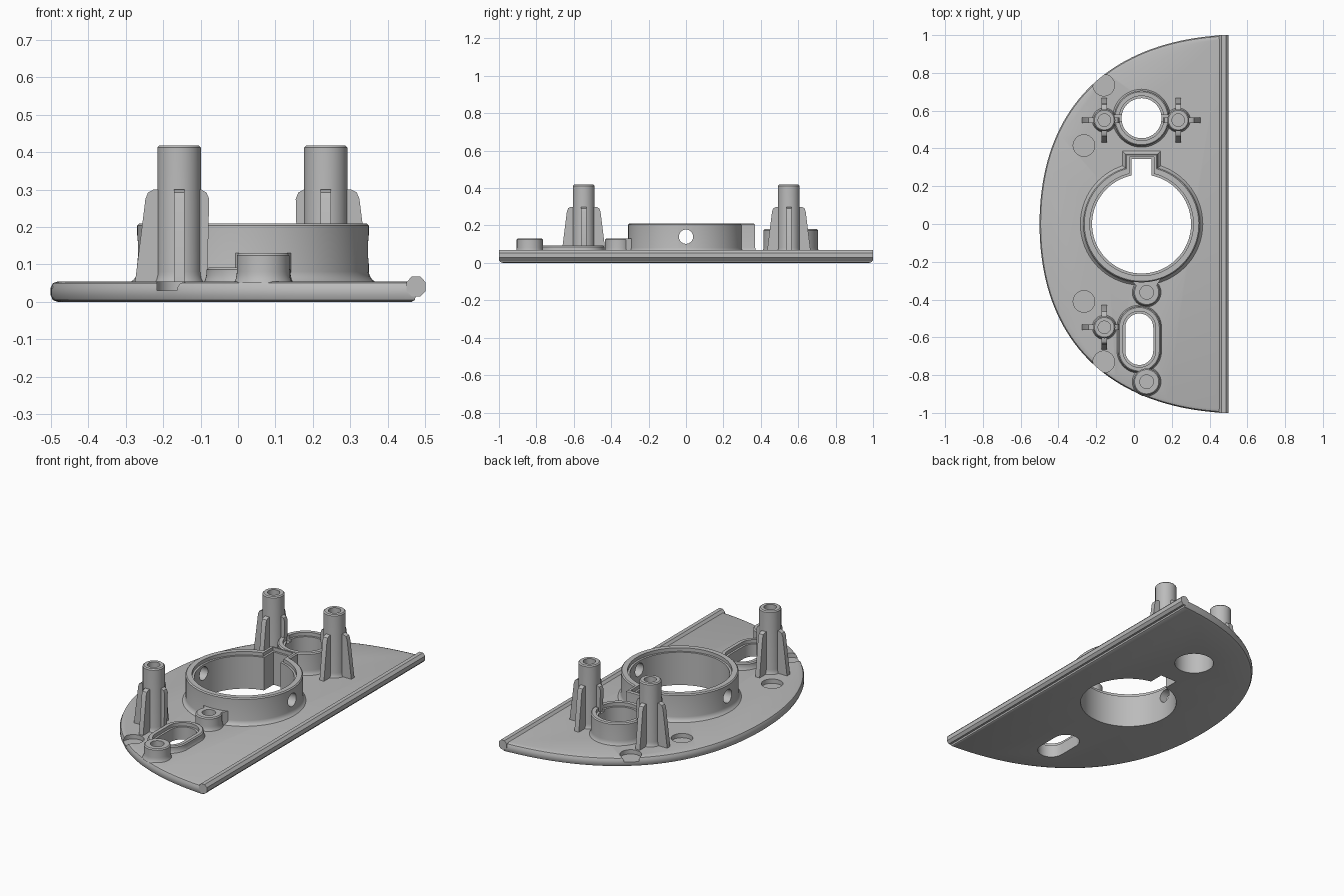
import bpy, bmesh
from math import sin, cos, pi, asin, radians
from mathutils import Vector, Matrix

if "Cube" in bpy.data.objects:
    bpy.data.objects.remove(bpy.data.objects["Cube"])

grey = bpy.data.materials.new("moulded grey")
grey.use_nodes = True
COLOUR = (0.5, 0.5, 0.5, 1)
grey.diffuse_color = COLOUR
grey.node_tree.nodes["Principled BSDF"].inputs["Base Color"].default_value = COLOUR

PLATE_TOP = 0.055


# ---------- outlines (counter-clockwise lists of 2D points) ----------
def slot(r, straight=0.0, n=24):
    """Circle of radius r, stretched along y by a straight section."""
    pts = []
    for side, start in ((1, 0), (-1, pi)):
        for i in range(n + 1 if straight else n):
            a = start + pi * i / n
            pts.append((r * cos(a), r * sin(a) + side * straight))
    return pts


def keyhole(r, half, top, n=72):
    """Circle with a rectangular key on its +y side."""
    gap = asin(half / r)
    a0, sweep = pi / 2 + gap, 2 * pi - 2 * gap
    arc = [(r * cos(a0 + sweep * i / n), r * sin(a0 + sweep * i / n)) for i in range(n + 1)]
    return [(half, top), (-half, top)] + arc


def rect(x0, x1, half):
    return [(x0, -half), (x1, -half), (x1, half), (x0, half)]


def plate_outline(inset, n=40):
    """D shape: one straight side at +x, a full curve at -x."""
    p = [Vector(v) for v in ((0.475, 1), (-0.15, 0.965), (-0.5, 0.6), (-0.5, 0))]
    upper = []
    for i in range(n + 1):
        t = i / n
        u = 1 - t
        pos = u**3 * p[0] + 3 * u * u * t * p[1] + 3 * u * t * t * p[2] + t**3 * p[3]
        tan = (u * u * (p[1] - p[0]) + 2 * u * t * (p[2] - p[1]) + t * t * (p[3] - p[2])).normalized()
        pos += inset * Vector((-tan.y, tan.x))
        if i == 0:
            pos.x = p[0].x - inset * 0.6
        upper.append((pos.x, pos.y))
    return upper + [(x, -y) for x, y in reversed(upper[:-1])]


# ---------- builders ----------
def loft(name, layers, at=(0, 0), turn=0):
    """Skin a stack of (outline, z) layers and cap both ends."""
    bm = bmesh.new()
    rings = [[bm.verts.new((x, y, z)) for x, y in outline] for outline, z in layers]
    n = len(rings[0])
    for a, b in zip(rings, rings[1:]):
        for i in range(n):
            j = (i + 1) % n
            bm.faces.new((a[i], a[j], b[j], b[i]))
    bm.faces.new(rings[0][::-1])
    bm.faces.new(rings[-1])
    bm.transform(Matrix.Translation((*at, 0)) @ Matrix.Rotation(turn, 4, "Z"))
    bmesh.ops.recalc_face_normals(bm, faces=bm.faces)
    mesh = bpy.data.meshes.new(name)
    bm.to_mesh(mesh)
    bm.free()
    mesh.materials.append(grey)
    obj = bpy.data.objects.new(name, mesh)
    bpy.context.collection.objects.link(obj)
    return obj


def activate(obj):
    bpy.ops.object.select_all(action="DESELECT")
    obj.select_set(True)
    bpy.context.view_layer.objects.active = obj


def cut(obj, *cutters):
    activate(obj)
    for cutter in cutters:
        mod = obj.modifiers.new("cut", "BOOLEAN")
        mod.operation, mod.solver, mod.object = "DIFFERENCE", "EXACT", cutter
        bpy.ops.object.modifier_apply(modifier=mod.name)


def wall(name, shape, height, at, flare=0.02):
    """Upright solid with a filleted foot and a small chamfer on top."""
    foot = PLATE_TOP - 0.004
    return loft(name, [(shape(flare), foot), (shape(flare * 0.4), foot + 0.01),
                       (shape(flare * 0.1), foot + 0.02), (shape(0), foot + 0.03),
                       (shape(0), height - 0.006), (shape(-0.006), height)], at)


def stepped_cutter(shape, height, at, step=0.012):
    """Through hole with a slightly wider ledge near the rim."""
    return loft("cutter", [(shape(0), -0.1), (shape(0), height - 0.02),
                           (shape(step), height - 0.02), (shape(step), height + 0.1)], at)


# ---------- openings ----------
MAIN, SMALL, OVAL = (0.04, 0), (0.04, 0.56), (0.028, -0.61)
main_hole = stepped_cutter(lambda d: keyhole(0.262 + d, 0.053 + d, 0.343 + d), 0.21, MAIN)
small_hole = stepped_cutter(lambda d: slot(0.106 + d), 0.18, SMALL)
oval_hole = stepped_cutter(lambda d: slot(0.074 + d, 0.062), 0.092, OVAL)
cutters = [main_hole, small_hole, oval_hole]

# ---------- base plate with rounded rim and shallow round recesses ----------
plate = loft("base_plate", [(plate_outline(d), z) for d, z in (
    (0.02, 0), (0.006, 0.005), (0, 0.018), (0, 0.037), (0.006, 0.05), (0.02, PLATE_TOP))])
recesses = [loft("cutter", [(slot(0.057), 0.03), (slot(0.057), 0.1)], at)
            for at in ((-0.16, 0.735), (-0.265, 0.415), (-0.265, -0.41), (-0.16, -0.73))]
cutters += recesses
cut(plate, *cutters)

# ---------- edge rail: octagonal bar along the straight side ----------
rail = loft("edge_rail", [([(0.025 * sx, 0.027 * sy) for sx, sy in (
    (1, -0.45), (1, 0.45), (0.45, 1), (-0.45, 1), (-1, 0.45), (-1, -0.45), (-0.45, -1), (0.45, -1))], z)
    for z in (-1, 1)])
rail.data.transform(Matrix.Translation((0.475, 0, 0.041)) @ Matrix.Rotation(pi / 2, 4, "X"))

# ---------- main collar with key and cross holes ----------
collar = wall("main_collar", lambda d: keyhole(0.309 + d, 0.085 + d, 0.37 + d), 0.21, MAIN)
cross = loft("cutter", [(slot(0.038), -0.6), (slot(0.038), 0.6)])
cross.data.transform(Matrix.Translation((0.04, 0, 0.14)) @ Matrix.Rotation(pi / 2, 4, "Y"))
cutters.append(cross)
cut(collar, main_hole, cross)

# ---------- small collar with two notches ----------
small_collar = wall("small_collar", lambda d: slot(0.146 + d), 0.18, SMALL, 0.01)
notch = loft("cutter", [(rect(-0.2, 0.2, 0.017), z) for z in (0.145, 0.3)], SMALL)
cutters.append(notch)
cut(small_collar, small_hole, notch)

# ---------- low rim around the oval opening ----------
oval_rim = wall("oval_rim", lambda d: slot(0.112 + d, 0.062), 0.092, OVAL, 0.008)
cut(oval_rim, oval_hole)


# ---------- hollow bosses and posts ----------
def boss(name, r, bore, height, floor, at, flare):
    body = wall(name, lambda d: slot(r + d), height, at, flare)
    hole = loft("cutter", [(slot(bore), floor), (slot(bore), height + 0.1)], at)
    cutters.append(hole)
    cut(body, hole)


boss("inner_boss", 0.07, 0.036, 0.13, 0.07, (0.067, -0.362), 0.008)
boss("outer_boss", 0.07, 0.036, 0.13, 0.07, (0.067, -0.835), 0.008)
loft("boss_web", [([(0.01, -0.325), (0.12, -0.325), (0.15, -0.278), (-0.03, -0.278)], z)
                  for z in (0.05, 0.13)])

# Posts each carry four tapered fins; the fin facing an opening is shorter
for name, at, short in (("front_post", (-0.157, -0.547), 0),
                        ("rear_right_post", (-0.157, 0.55), 0),
                        ("rear_left_post", (0.234, 0.55), 2)):
    boss(name, 0.058, 0.033, 0.418, 0.12, at, 0.008)
    for k in range(4):
        foot, tip = (0.075, 0.08) if k == short else (0.118, 0.09)
        loft(f"{name}_fin_{k + 1}", [(rect(0.045, x, 0.014), z) for x, z in (
            (foot, 0.05), (tip, 0.275), (tip - 0.007, 0.292), (tip - 0.022, 0.3))], at, k * pi / 2)

# ---------- tidy up and shade ----------
for c in cutters:
    bpy.data.objects.remove(c)
for obj in bpy.context.collection.objects:
    if obj.type == "MESH" and grey.name in obj.data.materials:
        activate(obj)
        bpy.ops.object.shade_smooth_by_angle(angle=radians(35))
